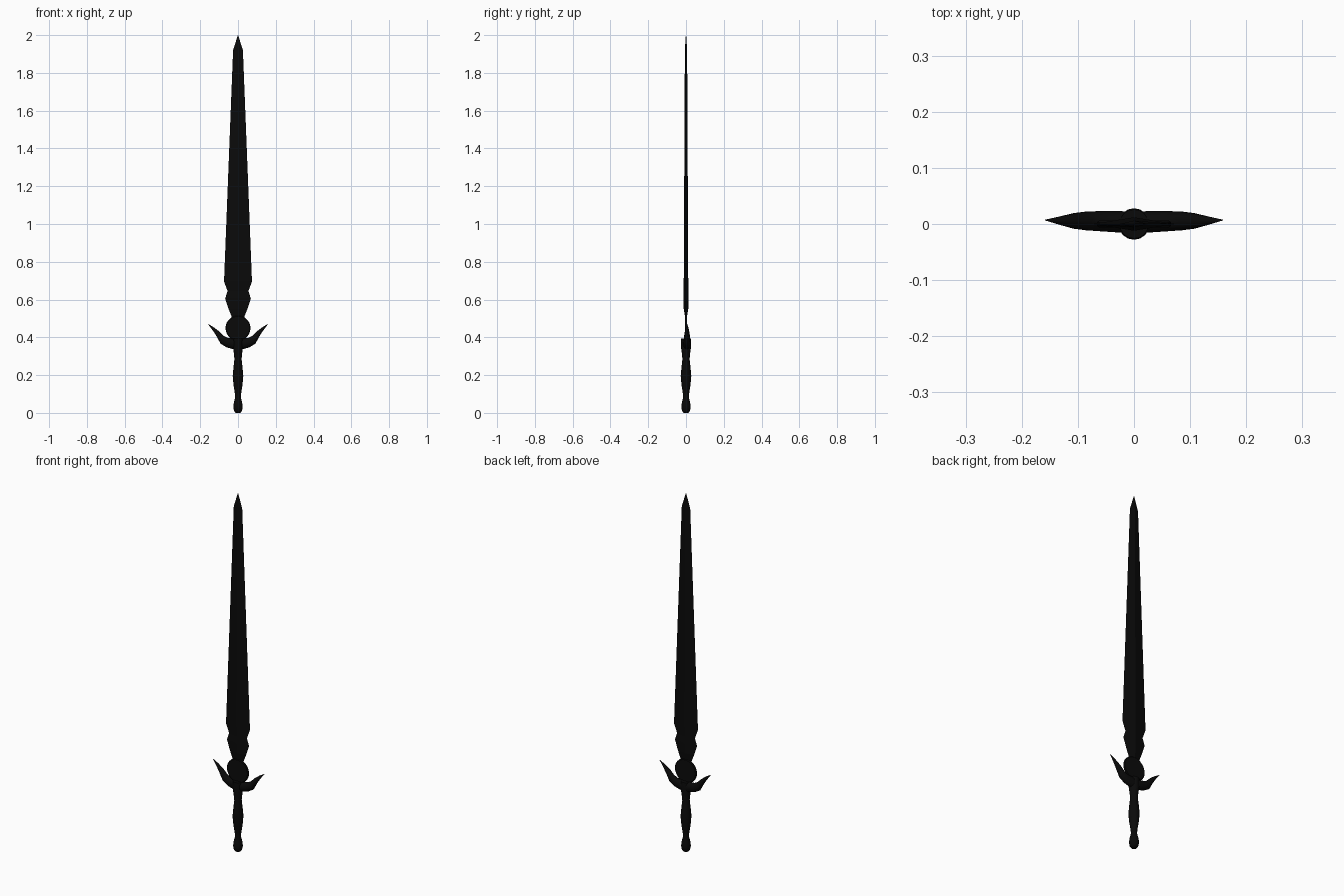
import bpy, bmesh
from math import cos, sin, pi, radians

if "Cube" in bpy.data.objects:
    bpy.data.objects.remove(bpy.data.objects["Cube"])

black = bpy.data.materials.new("black_metal")
black.diffuse_color = (0.003, 0.003, 0.003, 1)
black.use_nodes = True
black.node_tree.nodes["Principled BSDF"].inputs["Base Color"].default_value = black.diffuse_color


def loft(name, rings, smooth=None):
    """Skin a list of equal-length vertex rings and cap both ends."""
    bm = bmesh.new()
    loops = [[bm.verts.new(p) for p in ring] for ring in rings]
    n = len(loops[0])
    for a, b in zip(loops, loops[1:]):
        for i in range(n):
            j = (i + 1) % n
            bm.faces.new((a[i], a[j], b[j], b[i]))
    bm.faces.new(loops[0][::-1])
    bm.faces.new(loops[-1])
    bmesh.ops.remove_doubles(bm, verts=bm.verts, dist=1e-5)
    bmesh.ops.recalc_face_normals(bm, faces=bm.faces)
    mesh = bpy.data.meshes.new(name)
    bm.to_mesh(mesh)
    bm.free()
    mesh.materials.append(black)
    ob = bpy.data.objects.new(name, mesh)
    bpy.context.collection.objects.link(ob)
    if smooth:
        bpy.ops.object.select_all(action='DESELECT')
        ob.select_set(True)
        bpy.context.view_layer.objects.active = ob
        bpy.ops.object.shade_smooth_by_angle(angle=radians(smooth))
    return ob


def circle(r, z, n=16):
    return [(r * cos(2 * pi * i / n), r * sin(2 * pi * i / n), z) for i in range(n)]


# Blade: diamond section with notched shoulders (height, half width, half thickness)
blade = [(0.46, 0.030, 0.004), (0.51, 0.034, 0.005), (0.55, 0.050, 0.012),
         (0.605, 0.068, 0.012), (0.645, 0.055, 0.012), (0.695, 0.074, 0.012),
         (1.92, 0.026, 0.006), (1.999, 0.001, 0.001), (2.0, 0.0002, 0.0002)]
loft("blade", [[(w, 0, z), (0, t, z), (-w, 0, z), (0, -t, z)] for z, w, t in blade])

# Thin round disc at the root of the blade
loft("guard_disc", [[(x, y, z + 0.449) for x, z, _ in circle(r, 0, 28)]
                    for r, y in [(0.062, -0.006), (0.066, -0.003), (0.066, 0.003), (0.062, 0.006)]], 30)

# Turned grip, pommel and hub (radius, height)
grip = [(0.012, 0.0), (0.021, 0.010), (0.025, 0.030), (0.022, 0.055), (0.015, 0.082),
        (0.017, 0.105), (0.024, 0.150), (0.028, 0.195), (0.024, 0.240), (0.019, 0.285),
        (0.022, 0.315), (0.026, 0.345), (0.026, 0.393)]
loft("grip", [circle(r, z) for r, z in grip], 50)

# Swept guard wings (upper x, z, lower x, z, front y, back y)
wing = [(0.0, 0.395, 0.0, 0.330, -0.017, 0.023), (0.030, 0.395, 0.028, 0.338, -0.016, 0.024),
        (0.055, 0.397, 0.060, 0.347, -0.014, 0.024), (0.075, 0.407, 0.092, 0.366, -0.012, 0.023),
        (0.098, 0.430, 0.113, 0.405, -0.009, 0.020), (0.128, 0.453, 0.134, 0.437, -0.002, 0.014),
        (0.159, 0.471, 0.159, 0.470, 0.0065, 0.0075)]


def section(ux, uz, lx, lz, y0, y1, n=10):
    ring = []
    for i in range(n):
        c, s = cos(2 * pi * i / n) / 2, sin(2 * pi * i / n) / 2
        ring.append(((ux + lx) / 2 + (ux - lx) * c, (y0 + y1) / 2 + (y1 - y0) * s,
                     (uz + lz) / 2 + (uz - lz) * c))
    return ring


for side, sign in (("right", 1), ("left", -1)):
    loft("guard_wing_" + side,
         [[(sign * x, y, z) for x, y, z in section(*s)] for s in wing], 50)
